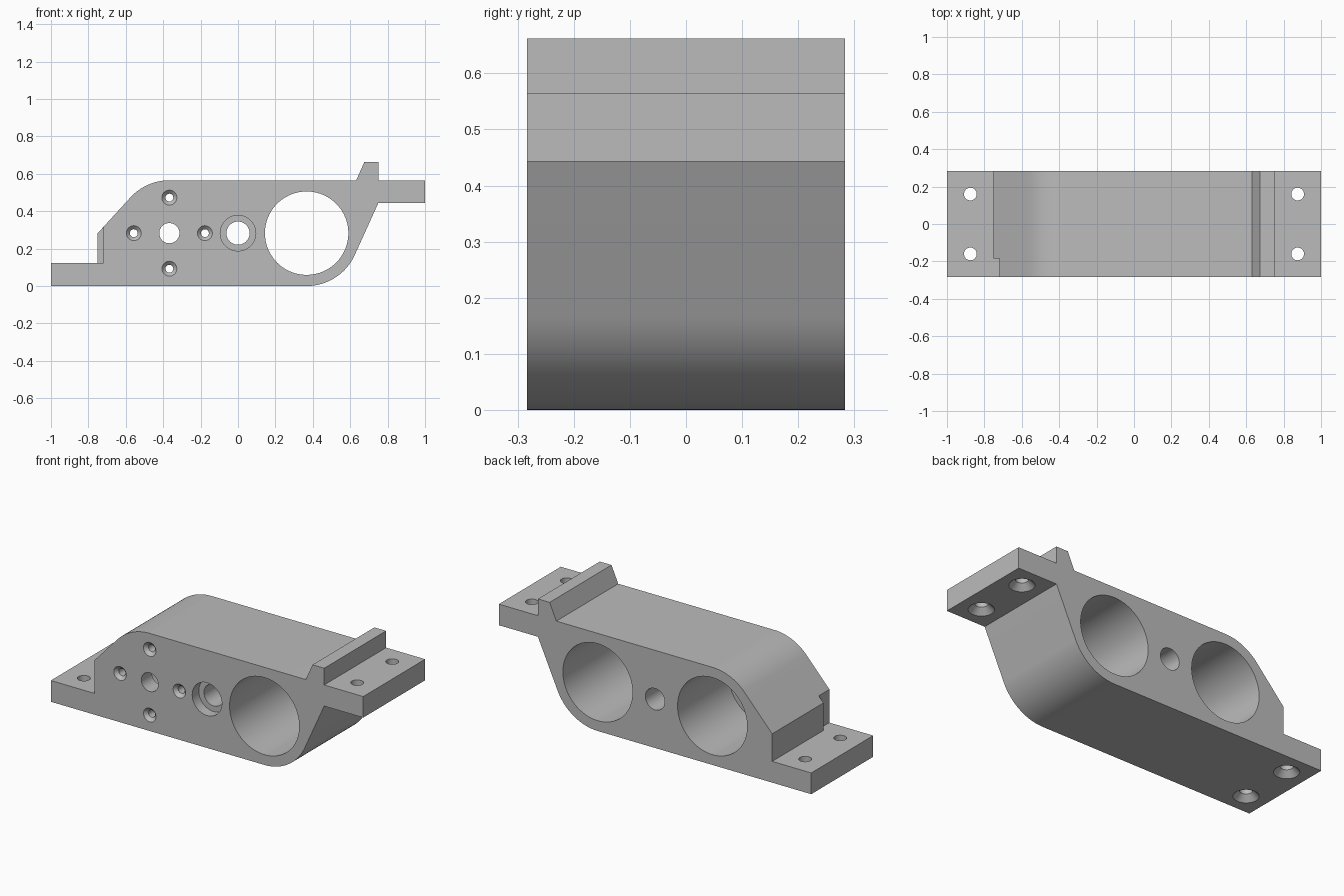
import bpy, bmesh
from math import cos, sin, pi, radians
from mathutils import Matrix, Vector

cube = bpy.data.objects.get("Cube")
if cube:
    bpy.data.objects.remove(cube, do_unlink=True)

HALF = 0.283      # half depth in y
AXIS_Z = 0.2825   # height of the bore axes
BORE_X = 0.367    # bores sit at +/- this x
WALL_Y = -0.185   # inner face of the front mounting wall

grey = bpy.data.materials.new("plain grey")
grey.use_nodes = True
colour = (0.5, 0.5, 0.5, 1)
grey.diffuse_color = colour
grey.node_tree.nodes["Principled BSDF"].inputs["Base Color"].default_value = colour


def arc(cx, start, end, steps=24):
    """Points on the rounded shoulder around a bore axis."""
    angles = [radians(start + (end - start) * i / steps) for i in range(steps + 1)]
    return [(cx + AXIS_Z * cos(a), AXIS_Z + AXIS_Z * sin(a)) for a in angles]


# Side profile, extruded through the depth
profile = ([(-1, 0)] + arc(BORE_X, -90, -24.5) +
           [(0.75, 0.443), (1, 0.443), (1, 0.565), (0.75, 0.565),
            (0.75, 0.662), (0.675, 0.662), (0.632, 0.565)] +
           arc(-BORE_X, 90, 137.2) +
           [(-0.75, AXIS_Z), (-0.75, 0.123), (-1, 0.123)])
bm = bmesh.new()
face = bm.faces.new([bm.verts.new((x, -HALF, z)) for x, z in profile])
extruded = bmesh.ops.extrude_face_region(bm, geom=[face])["geom"]
bmesh.ops.translate(bm, vec=(0, 2 * HALF, 0),
                    verts=[v for v in extruded if isinstance(v, bmesh.types.BMVert)])
bmesh.ops.recalc_face_normals(bm, faces=bm.faces)
mesh = bpy.data.meshes.new("bracket_body")
bm.to_mesh(mesh)
bm.free()
body = bpy.data.objects.new("bracket_body", mesh)
bpy.context.collection.objects.link(body)
mesh.materials.append(grey)

cutters = []


def add_cutter(name, bm):
    me = bpy.data.meshes.new(name)
    bmesh.ops.recalc_face_normals(bm, faces=bm.faces)
    bm.to_mesh(me)
    bm.free()
    me.materials.append(grey)
    ob = bpy.data.objects.new(name, me)
    bpy.context.collection.objects.link(ob)
    ob.hide_render = True
    cutters.append(ob)


def drill(name, start, direction, steps, sides=48):
    """Turned cutter: steps are (depth, radius) along the direction."""
    bm = bmesh.new()
    turn = Vector((0, 0, 1)).rotation_difference(Vector(direction)).to_matrix().to_4x4()
    place = Matrix.Translation(start) @ turn
    rings = [[bm.verts.new(place @ Vector((r * cos(2 * pi * i / sides),
                                           r * sin(2 * pi * i / sides), d)))
              for i in range(sides)] for d, r in steps]
    for a, b in zip(rings, rings[1:]):
        for i in range(sides):
            j = (i + 1) % sides
            bm.faces.new((a[i], a[j], b[j], b[i]))
    bm.faces.new(rings[0])
    bm.faces.new(rings[-1])
    add_cutter(name, bm)


back = (0, 1, 0)
# Through bore, and the blind bore open at the back
drill("through_bore", (BORE_X, -HALF, AXIS_Z), back, [(-0.1, 0.223), (0.7, 0.223)], 96)
drill("blind_bore", (-BORE_X, WALL_Y, AXIS_Z), back, [(0, 0.223), (0.6, 0.223)], 96)
# Shaft hole in the front wall
drill("shaft_hole", (-BORE_X, -HALF, AXIS_Z), back, [(-0.1, 0.054), (0.2, 0.054)])
# Centre hole with a flat counterbore
drill("centre_hole", (0, -HALF, AXIS_Z), back,
      [(-0.1, 0.095), (0.06, 0.095), (0.06, 0.062), (0.7, 0.062)])
# Four countersunk screw holes around the shaft
for i in range(4):
    a = i * pi / 2
    drill("screw_hole", (-BORE_X + 0.19 * cos(a), -HALF, AXIS_Z + 0.19 * sin(a)), back,
          [(-0.02, 0.04), (0, 0.04), (0.019, 0.021), (0.15, 0.021)], 32)
# Flange holes, countersunk from below
for x, z in ((-0.875, 0), (0.875, 0.443)):
    for y in (-0.16, 0.16):
        drill("flange_hole", (x, y, z), (0, 0, 1),
              [(-0.05, 0.067), (0, 0.067), (0.033, 0.034), (0.2, 0.034)], 32)
# Shallow step at the front of the left wall
bm = bmesh.new()
bmesh.ops.create_cube(bm, size=1)
bmesh.ops.scale(bm, vec=(0.2, 0.2, 0.4), verts=bm.verts)
bmesh.ops.translate(bm, vec=(-0.82, WALL_Y - 0.1, 0.323), verts=bm.verts)
add_cutter("wall_step", bm)

# Cut everything, then bake the result into the body
for ob in cutters:
    cut = body.modifiers.new(ob.name, "BOOLEAN")
    cut.operation = "DIFFERENCE"
    cut.solver = "EXACT"
    cut.object = ob
depsgraph = bpy.context.evaluated_depsgraph_get()
result = bpy.data.meshes.new_from_object(body.evaluated_get(depsgraph))
body.modifiers.clear()
body.data = result
result.name = "bracket_body"
for ob in cutters:
    bpy.data.objects.remove(ob, do_unlink=True)

bpy.ops.object.select_all(action="DESELECT")
body.select_set(True)
bpy.context.view_layer.objects.active = body
bpy.ops.object.shade_smooth_by_angle(angle=radians(25))
